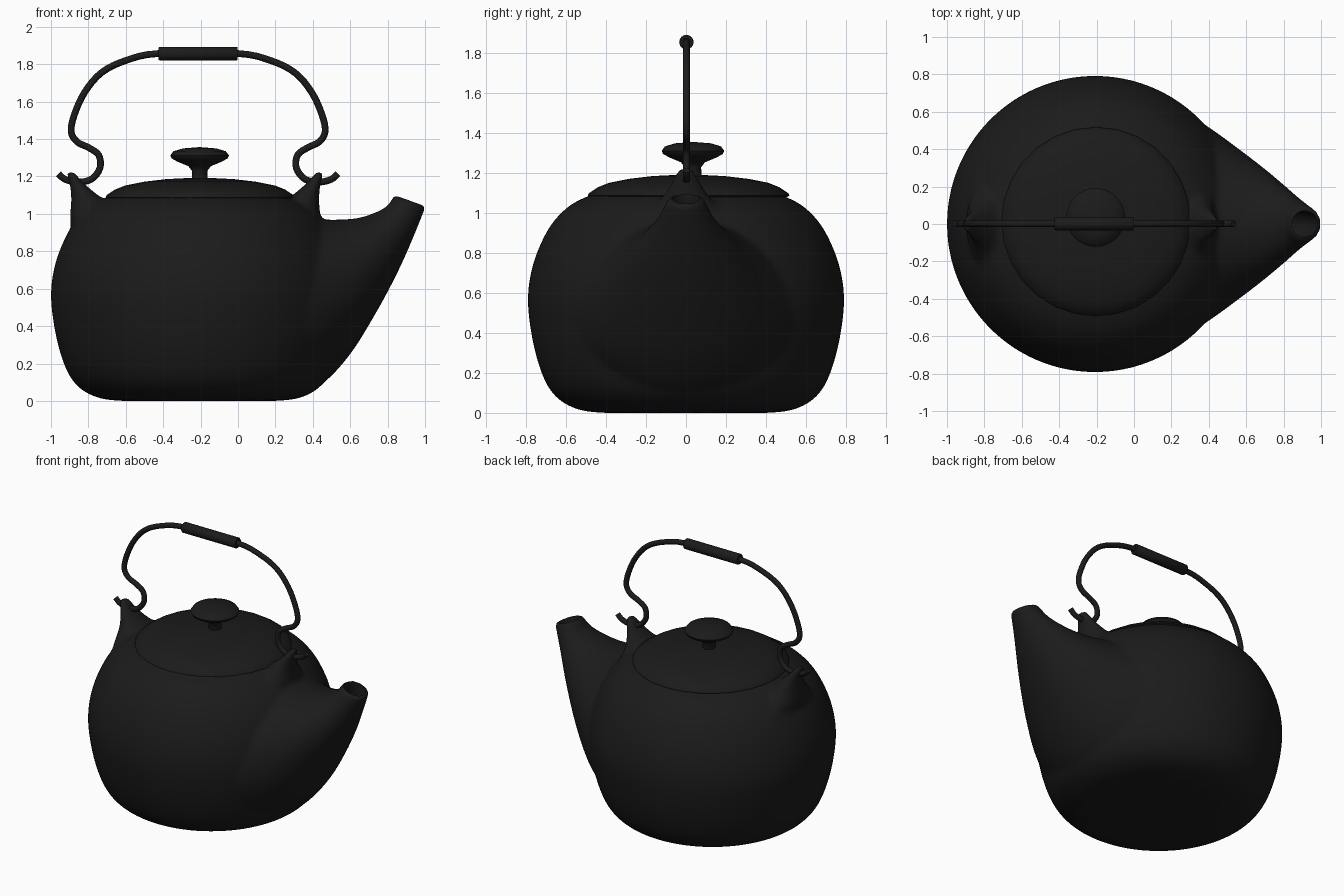
import bpy, bmesh
from math import cos, sin, pi, radians

if "Cube" in bpy.data.objects:
    bpy.data.objects.remove(bpy.data.objects["Cube"])

black = bpy.data.materials.new("cast_iron_black")
black.diffuse_color = (0.011, 0.011, 0.011, 1)
black.use_nodes = True
black.node_tree.nodes["Principled BSDF"].inputs["Base Color"].default_value = black.diffuse_color


def smooth_rows(rows, n=4):
    """Catmull-Rom interpolation through rows of numbers."""
    p = [rows[0]] + list(rows) + [rows[-1]]
    out = []
    for i in range(1, len(p) - 2):
        for k in range(n):
            t = k / n
            out.append([0.5 * (2 * b + (c - a) * t + (2*a - 5*b + 4*c - d) * t*t
                               + (3*b - a - 3*c + d) * t**3)
                        for a, b, c, d in zip(p[i-1], p[i], p[i+1], p[i+2])])
    return out + [list(rows[-1])]


def loft(bm, rings):
    """Closed skin through a list of vertex rings."""
    vs = [[bm.verts.new(c) for c in ring] for ring in rings]
    n = len(vs[0])
    for a, b in zip(vs, vs[1:]):
        for i in range(n):
            j = (i + 1) % n
            bm.faces.new((a[i], a[j], b[j], b[i]))
    bm.faces.new(vs[0][::-1])
    bm.faces.new(vs[-1])


def lathe(bm, profile, cx, cy, n):
    loft(bm, [[(cx + r * cos(2*pi*i/n), cy + r * sin(2*pi*i/n), z) for i in range(n)]
              for r, z in profile])


def tube_sections(rows, n=48):
    """Ellipses given by top x,z, bottom x,z and half width in y."""
    rings = []
    for tx, tz, bx, bz, w in rows:
        ring = []
        for i in range(n):
            a = 2 * pi * i / n
            k = cos(a) / 2
            ring.append(((tx+bx)/2 + k*(tx-bx), w * sin(a), (tz+bz)/2 + k*(tz-bz)))
        rings.append(ring)
    return rings


def finish(name, bm, angle=40):
    bmesh.ops.recalc_face_normals(bm, faces=bm.faces[:])
    me = bpy.data.meshes.new(name)
    bm.to_mesh(me)
    bm.free()
    ob = bpy.data.objects.new(name, me)
    bpy.context.collection.objects.link(ob)
    me.materials.append(black)
    bpy.ops.object.select_all(action='DESELECT')
    bpy.context.view_layer.objects.active = ob
    ob.select_set(True)
    bpy.ops.object.shade_smooth_by_angle(angle=radians(angle))
    return ob


# round vessel
bm = bmesh.new()
vessel = [(.4, 0), (.52, .012), (.62, .055), (.69, .13), (.74, .25), (.775, .4), (.792, .56),
          (.777, .7), (.735, .83), (.67, .95), (.58, 1.04), (.48, 1.09)]
lathe(bm, smooth_rows(vessel), -.208, 0, 96)

# broad spout growing out of the vessel
spout = [(.1, .95, .1, .03, .68), (.3, .97, .3, .03, .58), (.42, .97, .46, .1, .49),
         (.55, .97, .6, .25, .39), (.65, .98, .72, .44, .305), (.74, 1.01, .83, .64, .22),
         (.80, 1.045, .91, .81, .155), (.825, 1.085, .985, .99, .105),
         (.835, 1.105, 1.005, 1.04, .09)]
loft(bm, tube_sections(smooth_rows(spout)))

# two flared handle lugs: z, inner radius, outer radius, half width
lug = [(.8, .35, .66, .42), (.9, .38, .68, .32), (.98, .42, .69, .23), (1.05, .47, .685, .15),
       (1.1, .54, .685, .105), (1.15, .6, .69, .075), (1.19, .64, .70, .055), (1.225, .665, .71, .035)]
for cx, s in ((-.208, -1), (-.25, 1)):
    loft(bm, [[(cx + s * ((a+b)/2 + (b-a)/2 * cos(2*pi*i/32)), w * sin(2*pi*i/32), z)
               for i in range(32)] for z, a, b, w in smooth_rows(lug)])
body = finish("kettle_body", bm)

# spout bore cutter
bm = bmesh.new()
loft(bm, tube_sections([(.85, 1.16, 1.0, 1.10, .07), (.84, 1.06, .96, .98, .07),
                        (.80, .99, .885, .83, .08), (.72, .93, .79, .74, .08)]))
cutter = finish("bore_cutter", bm)
cutter.hide_render = True

# fuse the castings into one smooth skin, then bore the spout
bpy.context.view_layer.objects.active = body
m = body.modifiers.new("fuse", 'REMESH')
m.mode = 'VOXEL'
m.voxel_size = .016
m = body.modifiers.new("blend", 'SMOOTH')
m.factor = .5
m.iterations = 8
m = body.modifiers.new("bore", 'BOOLEAN')
m.object = cutter
m.operation = 'DIFFERENCE'
m.solver = 'EXACT'
for name in ("fuse", "blend", "bore"):
    bpy.ops.object.modifier_apply(modifier=name)
bpy.data.objects.remove(cutter)
bpy.ops.object.select_all(action='DESELECT')
body.select_set(True)
bpy.ops.object.shade_smooth_by_angle(angle=radians(45))

# lid
bm = bmesh.new()
lathe(bm, [(.49, 1.08), (.505, 1.088), (.5, 1.1), (.455, 1.13), (.4, 1.152), (.3, 1.172),
           (.18, 1.186), (.06, 1.192), (.002, 1.193)], -.203, .013, 28)
finish("lid", bm)

# lid knob
bm = bmesh.new()
lathe(bm, [(.043, 1.17), (.041, 1.23), (.06, 1.255), (.12, 1.28), (.15, 1.297), (.157, 1.312),
           (.14, 1.335), (.09, 1.35), (.002, 1.357)], -.205, .035, 32)
finish("lid_knob", bm)

# bent wire handle, mirrored about its middle
half = [(-.96, 1.215), (-.925, 1.185), (-.86, 1.17), (-.785, 1.185), (-.738, 1.245),
        (-.745, 1.315), (-.80, 1.355), (-.86, 1.385), (-.892, 1.44), (-.875, 1.53),
        (-.82, 1.65), (-.73, 1.755), (-.6, 1.82), (-.42, 1.858)]
mid = -.213
path = smooth_rows(half + [(2 * mid - x, z) for x, z in reversed(half)])
bm = bmesh.new()
rings = []
for i, (x, z) in enumerate(path):
    a, b = path[max(i-1, 0)], path[min(i+1, len(path)-1)]
    dx, dz = b[0] - a[0], b[1] - a[1]
    d = (dx*dx + dz*dz) ** .5
    rings.append([(x - .018 * cos(t) * dz/d, .002 + .018 * sin(t), z + .018 * cos(t) * dx/d)
                  for t in [2*pi*k/12 for k in range(12)]])
loft(bm, rings)
finish("handle_wire", bm, 60)

# handle grip
bm = bmesh.new()
loft(bm, [[(x, .002 + r * cos(2*pi*k/24), 1.857 + r * sin(2*pi*k/24)) for k in range(24)]
          for x, r in ((-.424, .033), (-.42, .036), (-.006, .036), (-.002, .033))])
finish("handle_grip", bm)
